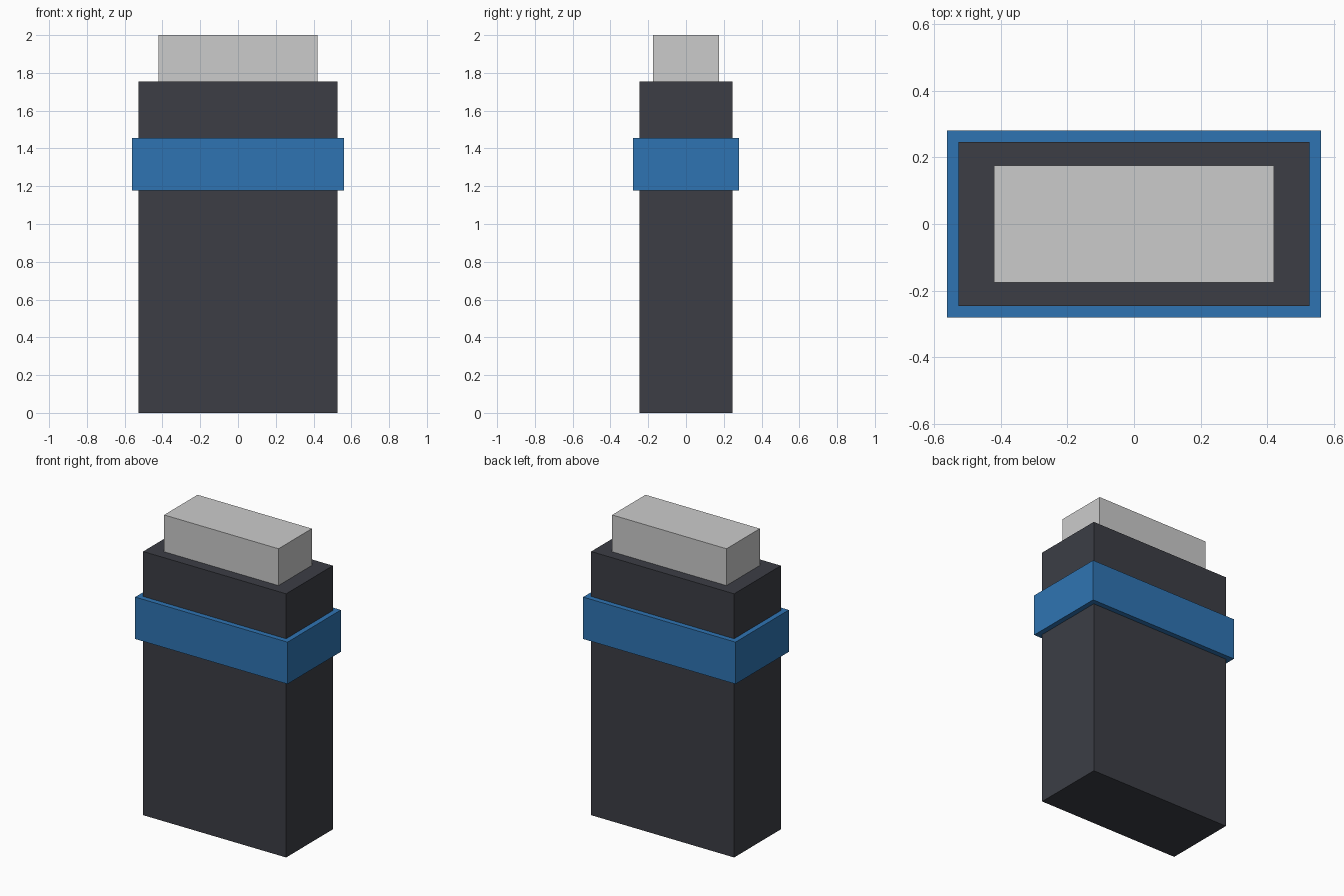
import bpy

if "Cube" in bpy.data.objects:
    bpy.data.objects.remove(bpy.data.objects["Cube"])


def material(name, rgb):
    mat = bpy.data.materials.new(name)
    mat.diffuse_color = (*rgb, 1.0)
    mat.use_nodes = True
    mat.node_tree.nodes["Principled BSDF"].inputs["Base Color"].default_value = mat.diffuse_color
    return mat


def box(name, width, depth, z0, z1, mat=None):
    bpy.ops.mesh.primitive_cube_add(size=1, location=(0, 0, (z0 + z1) / 2))
    obj = bpy.context.object
    obj.name = name
    obj.scale = (width, depth, z1 - z0)
    bpy.ops.object.transform_apply(location=False, rotation=False, scale=True)
    if mat:
        obj.data.materials.append(mat)
    return obj


dark = material("dark_casing", (0.045, 0.048, 0.06))
blue = material("blue_band", (0.028, 0.175, 0.45))

# Main casing
box("casing", 1.053, 0.491, 0, 1.755, dark)
# Raised band wrapped around the casing
box("band", 1.122, 0.561, 1.177, 1.456, blue)
# Narrower grey connector on top
box("connector", 0.842, 0.351, 1.755, 2.0)
